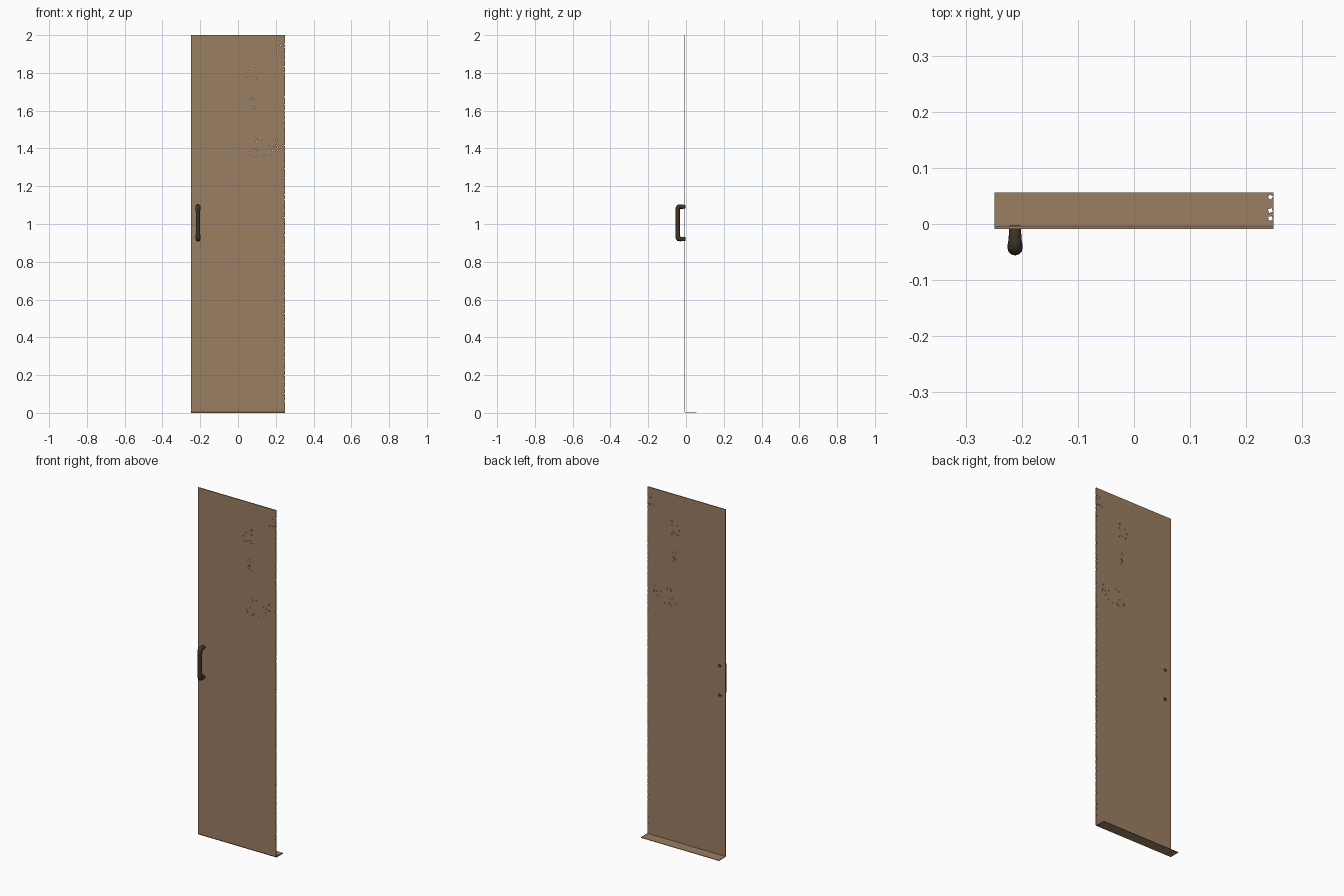
import bpy, bmesh, random
from math import radians
from mathutils import Matrix, Vector

random.seed(4)
cube = bpy.data.objects.get("Cube")
if cube:
    bpy.data.objects.remove(cube)


def material(name, rgb):
    m = bpy.data.materials.new(name)
    m.use_nodes = True
    m.diffuse_color = (*rgb, 1)
    m.node_tree.nodes["Principled BSDF"].inputs["Base Color"].default_value = (*rgb, 1)
    return m


def mesh_object(name, bm, mat):
    me = bpy.data.meshes.new(name)
    bm.to_mesh(me)
    bm.free()
    ob = bpy.data.objects.new(name, me)
    bpy.context.collection.objects.link(ob)
    me.materials.append(mat)
    return ob


tan = material("tan_sheet", (0.33, 0.21, 0.12))
dark = material("dark_bronze", (0.05, 0.036, 0.02))

HALF = 0.249
FRONT, BACK = -0.009, -0.004

# Door sheet with a folded foot, one L-shaped profile extruded across
profile = [(FRONT, 2), (FRONT, 0.008), (BACK, 0), (0.056, 0),
           (0.056, 0.003), (BACK, 0.003), (BACK, 2)]
bm = bmesh.new()
face = bm.faces.new([bm.verts.new((-HALF, y, z)) for y, z in profile])
out = bmesh.ops.extrude_face_region(bm, geom=[face])
new = [v for v in out["geom"] if isinstance(v, bmesh.types.BMVert)]
bmesh.ops.translate(bm, verts=new, vec=(2 * HALF, 0, 0))
bmesh.ops.recalc_face_normals(bm, faces=bm.faces)
door = mesh_object("door_sheet", bm, tan)

# Small worn holes: clusters on the sheet, nicks along one edge and foot end
cut = bmesh.new()


def nick(x, y, z, size, along_z=False):
    m = Matrix.Translation((x, y, z))
    if not along_z:
        m = m @ Matrix.Rotation(radians(90), 4, "X")
    m = m @ Matrix.Rotation(random.uniform(0, 3), 4, "Z")
    bmesh.ops.create_cone(cut, cap_ends=True, segments=4, radius1=size,
                          radius2=size, depth=0.03, matrix=m)


clusters = [(0.07, 1.81, 0.03, 0.05, 10), (0.08, 1.65, 0.012, 0.05, 8),
            (0.14, 1.4, 0.08, 0.05, 22), (0.22, 1.94, 0.02, 0.04, 5)]
for cx, cz, sx, sz, count in clusters:
    for i in range(count):
        nick(cx + random.uniform(-sx, sx), FRONT, cz + random.uniform(-sz, sz),
             random.uniform(0.002, 0.004))
for i in range(60):
    nick(HALF - random.uniform(0, 0.004), FRONT,
         0.06 + i * 0.032 + random.uniform(0, 0.02), random.uniform(0.002, 0.004))
for y in (0.01, 0.024, 0.048):
    nick(0.243, y, 0, 0.005, True)
cutter = mesh_object("wear_cutter", cut, tan)
cutter.hide_render = True

boolean = door.modifiers.new("wear", "BOOLEAN")
boolean.operation = "DIFFERENCE"
boolean.solver = "EXACT"
boolean.use_self = True
boolean.object = cutter
bpy.context.view_layer.objects.active = door
bpy.ops.object.modifier_apply(modifier="wear")
bpy.data.objects.remove(cutter)

# Pull handle: a round bar bent toward the sheet at both ends
HX, MID = -0.212, 1.006
half_path = [(BACK - 0.001, 0.085, 0.010), (-0.03, 0.086, 0.012),
             (-0.039, 0.084, 0.0135), (-0.043, 0.076, 0.0135), (-0.044, 0.06, 0.0115)]
path = [(y, MID + z, r) for y, z, r in half_path]
path += [(y, MID - z, r) for y, z, r in reversed(half_path)]
curve = bpy.data.curves.new("pull_handle", "CURVE")
curve.dimensions = "3D"
curve.bevel_depth = 1
curve.bevel_resolution = 4
curve.use_fill_caps = True
spline = curve.splines.new("POLY")
spline.points.add(len(path) - 1)
for p, (y, z, r) in zip(spline.points, path):
    p.co = (HX, y, z, 1)
    p.radius = r
handle = bpy.data.objects.new("pull_handle", curve)
bpy.context.collection.objects.link(handle)
curve.materials.append(dark)

# Bolt ends showing on the back of the sheet
bolts = bmesh.new()
for side in (-1, 1):
    m = Matrix.Translation(Vector((HX, BACK - 0.002, MID + side * 0.085)))
    bmesh.ops.create_cone(bolts, cap_ends=True, segments=16, radius1=0.010,
                          radius2=0.010, depth=0.006,
                          matrix=m @ Matrix.Rotation(radians(90), 4, "X"))
mesh_object("handle_bolts", bolts, dark)

# Smooth the handle while keeping its end caps sharp
bpy.ops.object.select_all(action="DESELECT")
handle.select_set(True)
bpy.context.view_layer.objects.active = handle
bpy.ops.object.convert(target="MESH")
bpy.ops.object.shade_smooth_by_angle(angle=radians(50))
